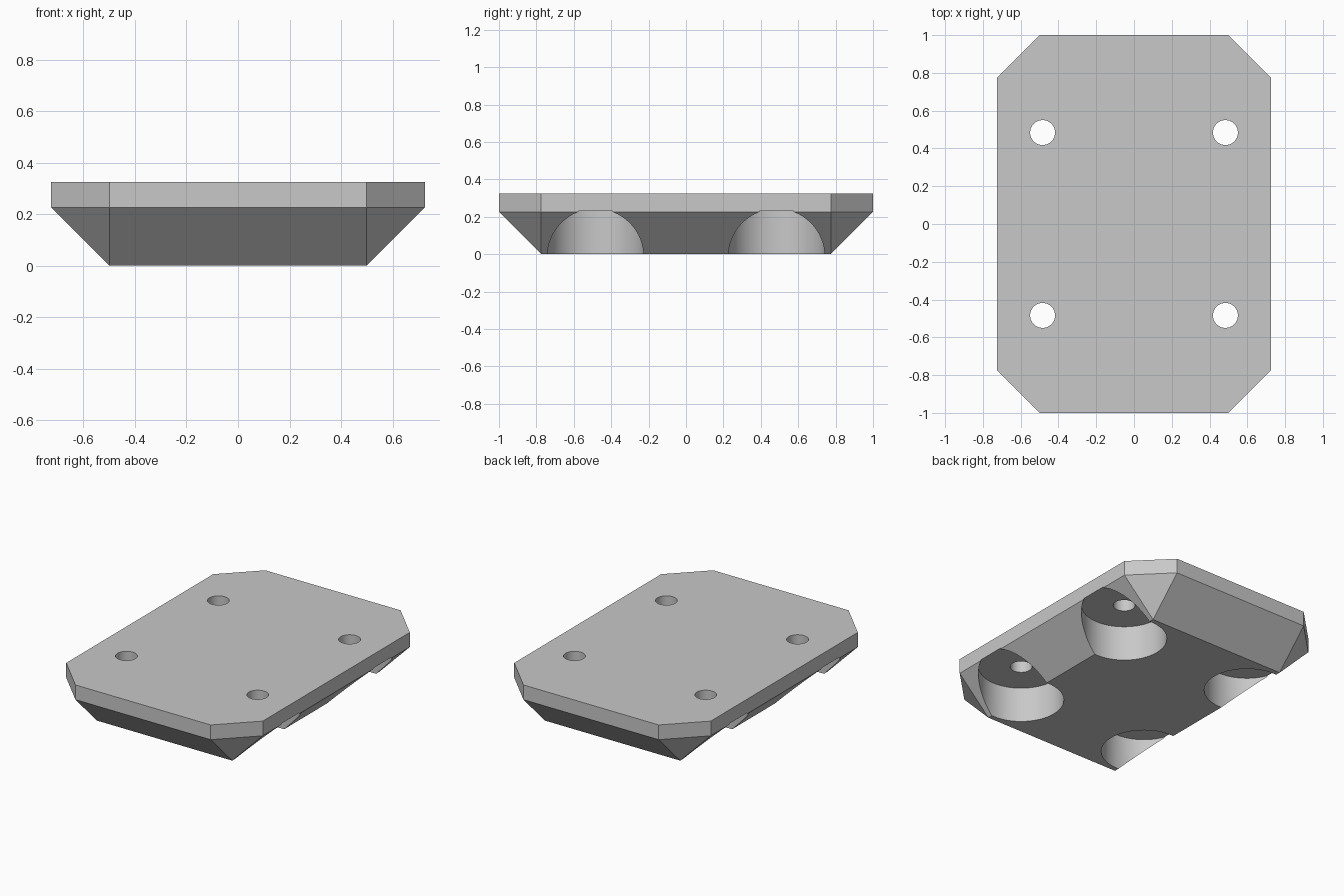
import bpy, bmesh, math
from mathutils import Matrix

if "Cube" in bpy.data.objects:
    bpy.data.objects.remove(bpy.data.objects["Cube"])

HX, HY, C = 0.725, 1.0, 0.226      # half sizes and bevel width
TOP, CEIL = 0.324, 0.232           # plate top, counterbore ceiling
POS, R_BORE, R_HOLE = 0.484, 0.258, 0.066

grey = bpy.data.materials.new("light grey")
grey.diffuse_color = (0.58, 0.58, 0.58, 1)
grey.use_nodes = True
grey.node_tree.nodes["Principled BSDF"].inputs["Base Color"].default_value = grey.diffuse_color


def make_object(name, bm):
    bmesh.ops.recalc_face_normals(bm, faces=bm.faces)
    mesh = bpy.data.meshes.new(name)
    bm.to_mesh(mesh)
    bm.free()
    mesh.materials.append(grey)
    ob = bpy.data.objects.new(name, mesh)
    bpy.context.collection.objects.link(ob)
    return ob


# Base plate: octagonal slab, tapering to a rectangle underneath
bm = bmesh.new()
ix, iy = HX - C, HY - C
corners = [(sx, sy) for sx, sy in ((1, 1), (-1, 1), (-1, -1), (1, -1))]
octagon = []
for sx, sy in corners:
    pair = [(sx * HX, sy * iy), (sx * ix, sy * HY)]
    octagon += pair if sx * sy > 0 else pair[::-1]
low = [bm.verts.new((sx * ix, sy * iy, 0)) for sx, sy in corners]
mid = [bm.verts.new((x, y, C)) for x, y in octagon]
top = [bm.verts.new((x, y, TOP)) for x, y in octagon]
bm.faces.new(top)
bm.faces.new(low[::-1])
for i in range(8):
    j = (i + 1) % 8
    bm.faces.new((mid[i], mid[j], top[j], top[i]))
for i in range(4):
    a, b, c = mid[2 * i], mid[2 * i + 1], mid[(2 * i + 2) % 8]
    bm.faces.new((low[i], b, a))                      # corner triangle
    bm.faces.new((low[i], low[(i + 1) % 4], c, b))    # sloped side
plate = make_object("mounting_plate", bm)


# Counterbores from below and through holes, four of each
def cut(name, radius, z0, z1):
    bm = bmesh.new()
    for sx, sy in corners:
        bmesh.ops.create_cone(
            bm, cap_ends=True, segments=64, radius1=radius, radius2=radius,
            depth=z1 - z0,
            matrix=Matrix.Translation((sx * POS, sy * POS, (z0 + z1) / 2)))
    cutter = make_object(name, bm)
    cutter.hide_render = True
    bpy.context.view_layer.objects.active = plate
    mod = plate.modifiers.new(name, 'BOOLEAN')
    mod.operation, mod.solver, mod.object = 'DIFFERENCE', 'EXACT', cutter
    bpy.ops.object.modifier_apply(modifier=mod.name)
    bpy.data.objects.remove(cutter)


cut("counterbore_cutter", R_BORE, -0.2, CEIL)
cut("screw_hole_cutter", R_HOLE, 0.1, 0.5)

# Smooth bores, sharp edges elsewhere
bpy.ops.object.select_all(action='DESELECT')
plate.select_set(True)
bpy.context.view_layer.objects.active = plate
bpy.ops.object.shade_smooth_by_angle(angle=math.radians(25))
